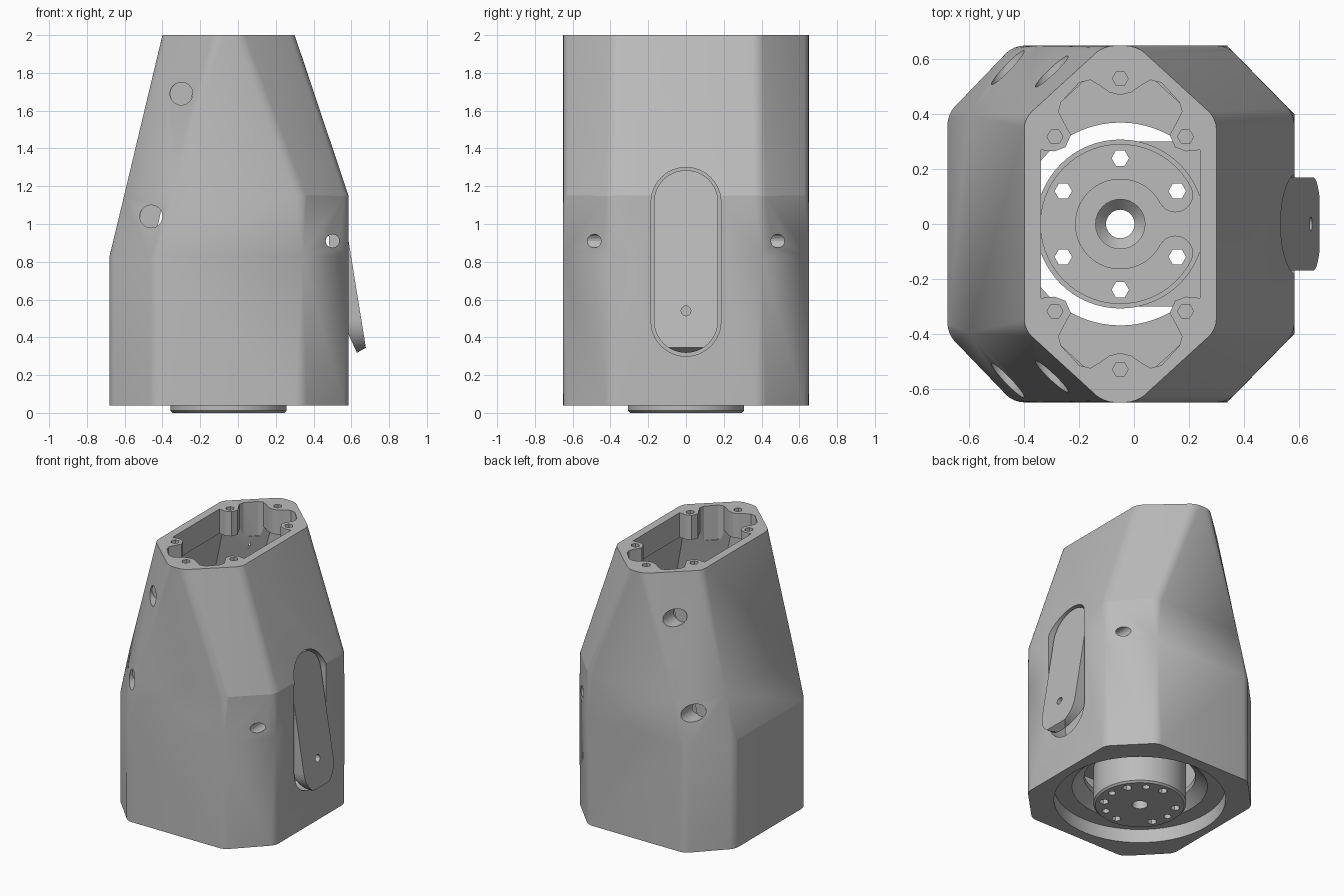
import bpy, bmesh, math
from mathutils import Vector

cube = bpy.data.objects.get("Cube")
if cube:
    bpy.data.objects.remove(cube, do_unlink=True)

grey = bpy.data.materials.new("plain grey")
grey.use_nodes = True
GREY = (0.5, 0.5, 0.5, 1)
grey.diffuse_color = GREY
grey.node_tree.nodes["Principled BSDF"].inputs["Base Color"].default_value = GREY

CX = -0.05  # axis of the round parts


def make(name, bm):
    bmesh.ops.recalc_face_normals(bm, faces=bm.faces)
    me = bpy.data.meshes.new(name)
    bm.to_mesh(me)
    bm.free()
    me.materials.append(grey)
    ob = bpy.data.objects.new(name, me)
    bpy.context.collection.objects.link(ob)
    return ob


def skin(name, rings, bevel=0):
    """Closed solid through a stack of equal rings; optional rounding of the long edges."""
    bm = bmesh.new()
    vs = [[bm.verts.new(p) for p in r] for r in rings]
    n = len(vs[0])
    for a, b in zip(vs, vs[1:]):
        for i in range(n):
            bm.faces.new((a[i], a[(i + 1) % n], b[(i + 1) % n], b[i]))
    bm.faces.new(vs[0][::-1])
    bm.faces.new(vs[-1])
    if bevel:
        long_edges = [e for e in bm.edges if abs(e.verts[0].co.z - e.verts[1].co.z) > 0.01]
        bmesh.ops.bevel(bm, geom=long_edges, offset=bevel, segments=4, profile=0.5, affect='EDGES')
        bmesh.ops.triangulate(bm, faces=[f for f in bm.faces if len(f.verts) == 4])
    return make(name, bm)


def prism(name, pts, axis, a, b):
    """Extrude a 2D outline along an axis from a to b."""
    put = {'x': lambda u, v, w: (w, u, v), 'y': lambda u, v, w: (u, w, v),
           'z': lambda u, v, w: (u, v, w)}[axis]
    return skin(name, [[put(u, v, w) for u, v in pts] for w in (a, b)])


def arc(cx, cy, r, a0, a1, n):
    return [(cx + r * math.cos(math.radians(a0 + (a1 - a0) * i / n)),
             cy + r * math.sin(math.radians(a0 + (a1 - a0) * i / n))) for i in range(n + 1)]


def circle(cx, cy, r, n=48):
    return arc(cx, cy, r, 0, 360, n)[:-1]


def turned(name, profile, n=64):
    """Round solid about the main axis from (radius, z) pairs."""
    return skin(name, [[(x, y, z) for x, y in circle(CX, 0, r, n)] for r, z in profile])


def stadium(hw, z0, z1):
    return arc(0, z1 - hw, hw, 0, 180, 24) + arc(0, z0 + hw, hw, 180, 360, 24)


def combine(ob, other, op='DIFFERENCE'):
    m = ob.modifiers.new("bool", 'BOOLEAN')
    m.object, m.operation, m.solver = other, op, 'EXACT'
    bpy.context.view_layer.objects.active = ob
    bpy.ops.object.modifier_apply(modifier=m.name)
    bpy.data.objects.remove(other, do_unlink=True)


def octagon(z, xl, xr, cl, cr, ys, yf):
    return [(xl, -ys, z), (cl, -yf, z), (cr, -yf, z), (xr, -ys, z),
            (xr, ys, z), (cr, yf, z), (cl, yf, z), (xl, ys, z)]


# Housing shell: chamfered body narrowing to the top
body = skin("housing", [octagon(0.04, -0.68, 0.585, -0.44, 0.34, 0.40, 0.65),
                        octagon(0.83, -0.68, 0.585, -0.44, 0.34, 0.40, 0.65),
                        octagon(1.15, -0.603, 0.585, -0.35, 0.34, 0.397, 0.65),
                        octagon(2.0, -0.40, 0.30, -0.11, 0.01, 0.385, 0.65)], bevel=0.035)
# Hollow inside
combine(body, skin("cavity", [octagon(0.25, -0.58, 0.40, -0.38, 0.20, 0.36, 0.56),
                              octagon(0.83, -0.58, 0.40, -0.38, 0.20, 0.36, 0.56),
                              octagon(1.15, -0.51, 0.39, -0.31, 0.18, 0.36, 0.56),
                              octagon(1.82, -0.36, 0.26, -0.12, 0.02, 0.34, 0.56)]))

# Lobed opening in the top flange, mirrored from one quarter
q = [(0.29, 0.27), (0.24, 0.265), (0.20, 0.28), (0.18, 0.325), (0.205, 0.37), (0.225, 0.41),
     (0.215, 0.445), (0.15, 0.515), (0.11, 0.525), (0.075, 0.505), (0.04, 0.48)]
half = q + [(0, 0.47)] + [(-x, y) for x, y in q[::-1]]
outline = half + [(x, -y) for x, y in half[::-1]]
combine(body, prism("opening", [(CX + x, y) for x, y in outline], 'z', 1.75, 2.1))

# Flange screw holes
for x, y in [(CX + sx * 0.238, sy * 0.318) for sx in (1, -1) for sy in (1, -1)] + [(CX, 0.53), (CX, -0.53)]:
    combine(body, prism("screw_hole", circle(x, y, 0.029, 6), 'z', 1.86, 2.1))

# Stepped round opening underneath
combine(body, turned("bottom_step", [(0.57, -0.1), (0.57, 0.14)]))
combine(body, turned("bottom_bore", [(0.45, 0.1), (0.45, 0.14), (0.37, 0.21), (0.37, 0.3)]))

# Lever pocket, cross pin hole and blind holes in the sloping chamfers
combine(body, prism("lever_pocket", stadium(0.185, 0.30, 1.30), 'x', 0.44, 0.8))
combine(body, prism("pin_hole", circle(0.50, 0.91, 0.036, 16), 'y', -0.8, 0.8))
for s in (1, -1):
    for x, z in ((-0.30, 1.69), (-0.46, 1.04)):
        combine(body, prism("blind_hole", circle(x, z, 0.06, 32), 'y', s * 0.48, s * 0.8))

# Hub drum with its arm to the side wall
drum = turned("hub_drum", [(0.295, 0), (0.308, 0.012), (0.308, 0.55)])
combine(drum, prism("arm", [(0.0, -0.30), (0.42, -0.30), (0.42, 0.30), (0.0, 0.30)], 'z', 0.27, 0.53), 'UNION')
# C-shaped pocket around the central hub
rm, rw, a = 0.2275, 0.0625, 28
ca, sa = rm * math.cos(math.radians(a)), rm * math.sin(math.radians(a))
c_shape = (arc(CX, 0, rm + rw, a, 360 - a, 48)
           + arc(CX + ca, -sa, rw, 360 - a, 540 - a, 12)[1:]
           + arc(CX, 0, rm - rw, 360 - a, a, 48)[1:]
           + arc(CX + ca, sa, rw, 180 + a, 360 + a, 12)[1:-1])
combine(drum, prism("c_pocket", c_shape, 'z', 0.07, 0.8))
# Centre bore with countersink, and bolt circle
combine(drum, turned("centre_bore", [(0.052, -0.1), (0.052, 0.45), (0.09, 0.49), (0.09, 0.7)], 32))
for i in range(6):
    t = math.radians(30 + 60 * i)
    combine(drum, prism("bolt_hole", circle(CX + 0.24 * math.cos(t), 0.24 * math.sin(t), 0.032, 6),
                        'z', -0.1, 0.2))
for t in (0, 60, 180, 300):
    t = math.radians(t)
    combine(drum, prism("blind_bolt_hole", circle(CX + 0.24 * math.cos(t), 0.24 * math.sin(t), 0.025, 12),
                        'z', -0.1, 0.05))

# Tilted lever: side wedge trimmed to a rounded slot shape
lever = prism("lever", [(0.677, 0.345), (0.63, 0.318), (0.50, 0.60), (0.46, 1.29), (0.524, 1.29)],
              'y', -0.3, 0.3)
combine(lever, prism("lever_outline", stadium(0.17, 0.318, 1.285), 'x', 0.3, 0.9), 'INTERSECT')
combine(lever, prism("lever_hole", circle(0, 0.54, 0.026, 16), 'x', 0.58, 0.9))

# Smooth shading with crisp edges
for ob in (body, drum, lever):
    bpy.ops.object.select_all(action='DESELECT')
    ob.select_set(True)
    bpy.context.view_layer.objects.active = ob
    bpy.ops.object.shade_smooth_by_angle(angle=math.radians(12.5))
